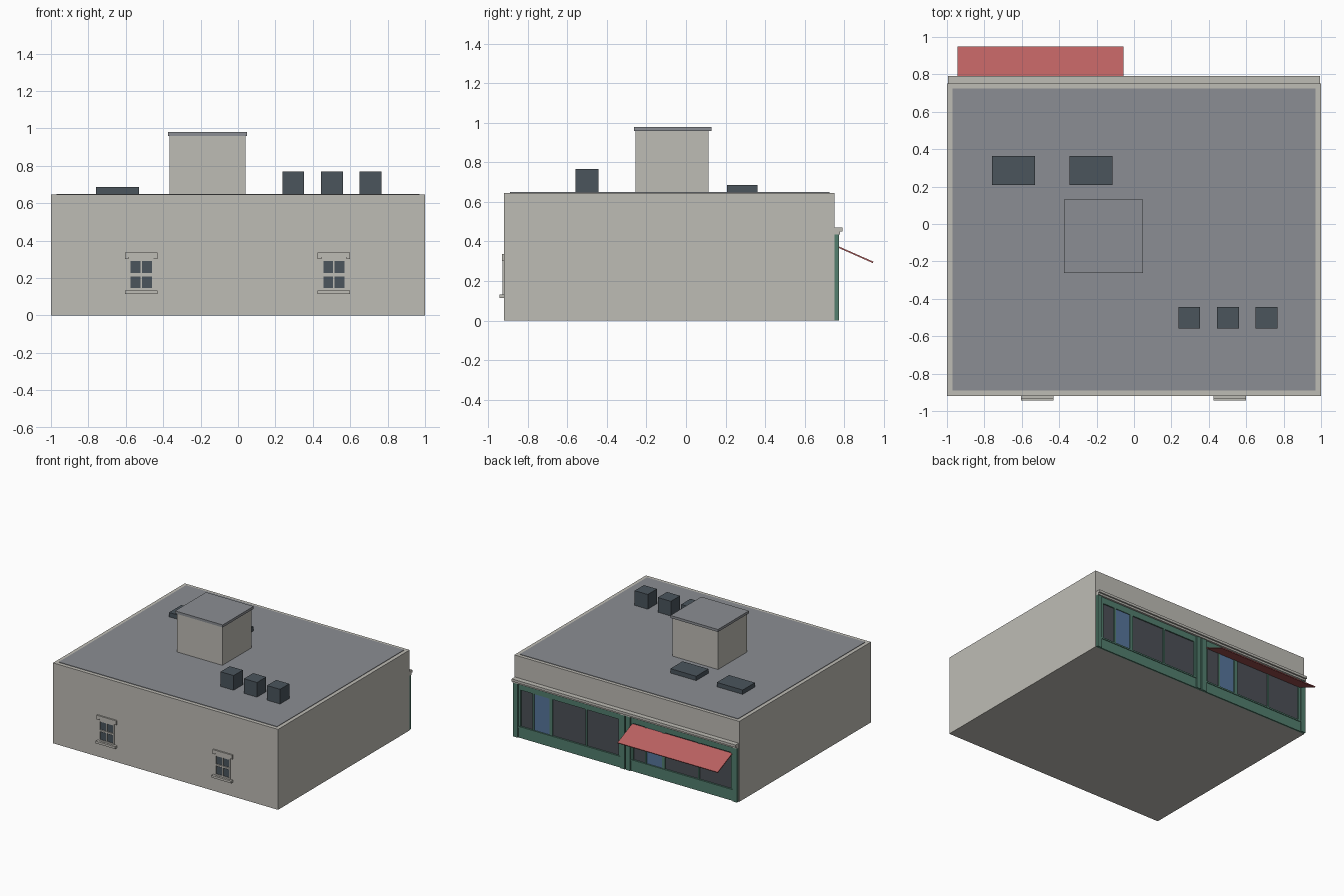
import bpy

if "Cube" in bpy.data.objects:
    bpy.data.objects.remove(bpy.data.objects["Cube"])


def material(name, r, g, b):
    m = bpy.data.materials.new(name)
    m.diffuse_color = (r, g, b, 1)
    m.use_nodes = True
    m.node_tree.nodes["Principled BSDF"].inputs["Base Color"].default_value = m.diffuse_color
    return m


WALL = material("stone_wall", .515, .503, .462)
ROOF = material("grey_roof", .258, .270, .292)
SLATE = material("dark_slate", .069, .089, .107)
GREEN = material("shop_green", .084, .209, .156)
GLASS = material("dark_glass", .072, .080, .095)
BLUE = material("blue_door", .095, .181, .332)
RED = material("red_awning", .497, .119, .119)


def prism(name, profile, x0, x1, mat):
    """Extrude a (y, z) profile, counter-clockwise seen from +x, along x."""
    n = len(profile)
    verts = [(x, y, z) for x in (x0, x1) for y, z in profile]
    faces = [tuple(range(n - 1, -1, -1)), tuple(range(n, 2 * n))]
    faces += [(i, (i + 1) % n, n + (i + 1) % n, n + i) for i in range(n)]
    mesh = bpy.data.meshes.new(name)
    mesh.from_pydata(verts, [], faces)
    mesh.materials.append(mat)
    obj = bpy.data.objects.new(name, mesh)
    bpy.context.collection.objects.link(obj)
    return obj


def box(name, x0, x1, y0, y1, z0, z1, mat):
    return prism(name, [(y0, z0), (y1, z0), (y1, z1), (y0, z1)], x0, x1, mat)


# Main building and flat roof
TOP, FRONT, BACK = .646, -.92, .752
box("building_walls", -1, 1, FRONT, BACK, 0, TOP, WALL)
box("roof_surface", -.97, .97, -.89, .725, TOP - .01, .65, ROOF)

# Rooftop stair house with overhanging cap
box("stair_house", -.365, .04, -.255, .115, TOP, .96, WALL)
box("stair_house_cap", -.375, .048, -.263, .13, .96, .98, ROOF)

# Rooftop vents and skylights
for i, x in enumerate((.295, .503, .708)):
    box(f"roof_vent_{i}", x - .058, x + .058, -.56, -.443, TOP, .768, SLATE)
for i, x in enumerate((-.643, -.23)):
    box(f"skylight_{i}", x - .115, x + .115, .208, .363, TOP, .685, SLATE)

# Front windows: lintel, sill, frame bars and four panes
for i, c in enumerate((-.518, .513)):
    n = f"window_{i}_"
    box(n + "lintel", c - .087, c + .087, -.932, FRONT, .31, .336, WALL)
    box(n + "sill", c - .087, c + .087, -.944, FRONT, .115, .133, WALL)
    for s in (-1, 1):
        box(n + f"lintel_ear_{s}", c + s * .077 - .01, c + s * .077 + .01,
            -.932, FRONT, .302, .31, WALL)
        box(n + f"jamb_{s}", c + s * .061 - .004, c + s * .061 + .004,
            -.928, FRONT, .133, .31, WALL)
        for k, z in enumerate((.145, .227)):
            box(n + f"pane_{s}_{k}", c + s * .031 - .027, c + s * .031 + .027,
                -.923, FRONT, z, z + .063, SLATE)
    box(n + "mid_rail", c - .064, c + .064, -.928, FRONT, .212, .224, WALL)
    box(n + "top_rail", c - .064, c + .064, -.928, FRONT, .29, .31, WALL)
    box(n + "bottom_rail", c - .064, c + .064, -.928, FRONT, .133, .145, WALL)
    box(n + "mid_mullion", c - .004, c + .004, -.928, FRONT, .133, .31, WALL)

# Stepped cornice above the shops
prism("shop_cornice", [(BACK, .435), (.78, .435), (.78, .45), (.792, .45),
                       (.792, .47), (BACK, .47)], -.995, .995, WALL)

# Two matching shop fronts on the back wall
for i, o in enumerate((0, -1)):
    n = f"shop_{i}_"
    box(n + "glass", o + .04, o + .96, BACK, .756, .08, .40, GLASS)
    box(n + "door_pane", o + .682, o + .815, BACK, .759, .09, .385, BLUE)
    box(n + "base_panel", o + .04, o + .96, BACK, .765, 0, .09, GREEN)
    box(n + "base_ledge", o + .04, o + .96, BACK, .77, .08, .092, GREEN)
    box(n + "fascia", o + .04, o + .96, BACK, .765, .385, .435, GREEN)
    for k, x in enumerate((.025, .975)):
        box(n + f"pillar_{k}", o + x - .02, o + x + .02, BACK, .773, 0, .435, GREEN)
    for k, (x, w) in enumerate(((.055, .01), (.352, .007), (.665, .014),
                                (.822, .007), (.945, .01))):
        box(n + f"mullion_{k}", o + x - w, o + x + w, BACK, .765, .09, .385, GREEN)

# Sloping awning over one shop
prism("awning", [(.762, .372), (.945, .291), (.948, .298), (.762, .380)],
      -.945, -.055, RED)
